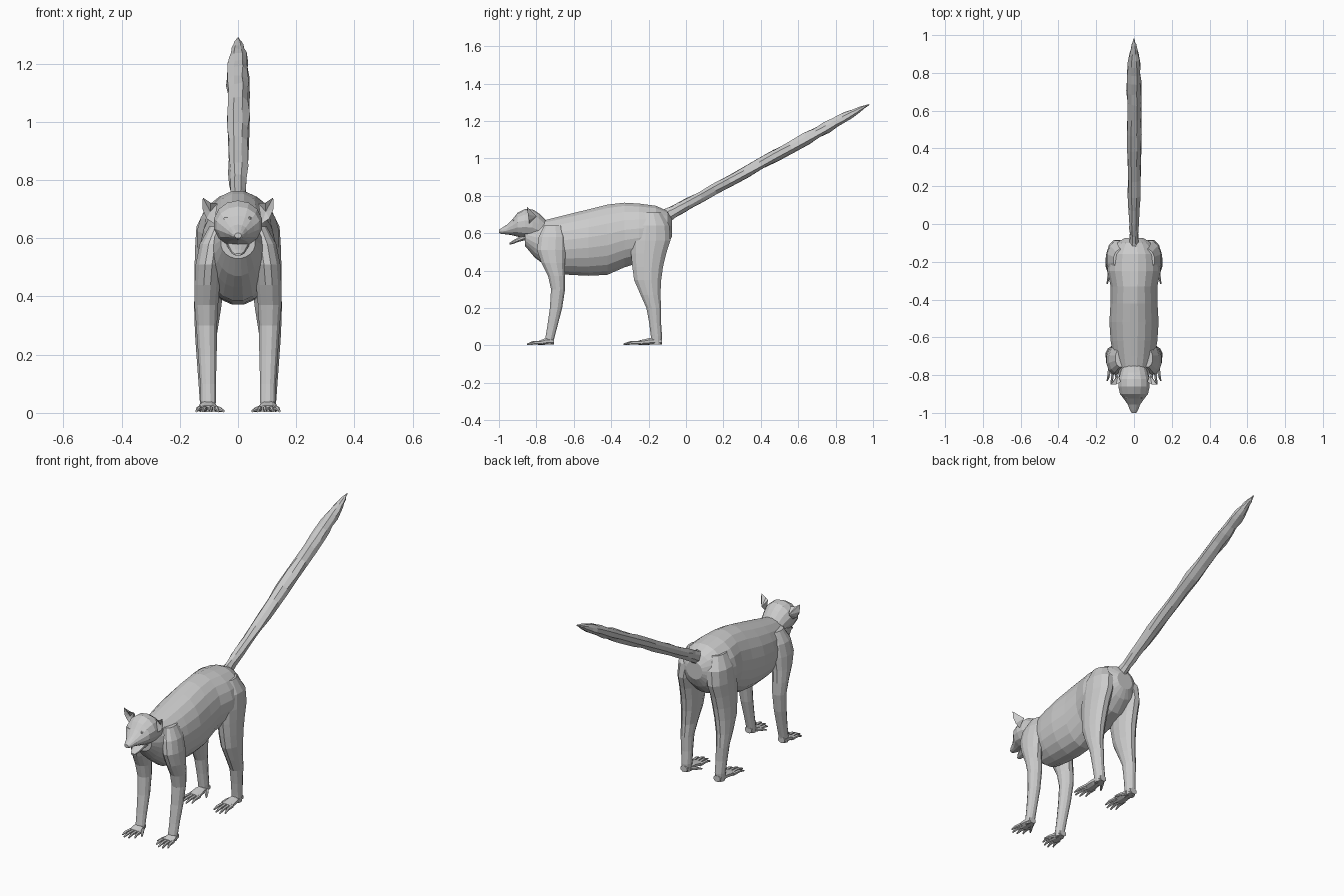
import bpy, bmesh, math, random

random.seed(4)


def finish(name, bm):
    bmesh.ops.recalc_face_normals(bm, faces=bm.faces[:])
    mesh = bpy.data.meshes.new(name)
    bm.to_mesh(mesh)
    bm.free()
    ob = bpy.data.objects.new(name, mesh)
    bpy.context.collection.objects.link(ob)
    return ob


def loft(name, rings, tilt, sides=12, side=1, jitter=0.0):
    """Skin rings (x, y, z, half width, half depth); tilt turns them about x."""
    bm = bmesh.new()
    c, s = math.cos(math.radians(tilt)), math.sin(math.radians(tilt))
    loops = []
    for x, y, z, rx, rd in rings:
        loop = []
        for i in range(sides):
            a = 2 * math.pi * (i + 0.5) / sides
            k = 1 + random.uniform(-jitter, jitter)
            u, v = rx * k * math.cos(a), rd * k * math.sin(a)
            loop.append(bm.verts.new((side * (x + u), y + v * c, max(0, z + v * s))))
        loops.append(loop)
    for a, b in zip(loops, loops[1:]):
        for i in range(sides):
            j = (i + 1) % sides
            bm.faces.new((a[i], a[j], b[j], b[i]))
    bm.faces.new(loops[0])
    bm.faces.new(loops[-1])
    return finish(name, bm)


def along_y(rows):
    return [(0, y, z, rx, rz) for y, z, rx, rz in rows]


# Torso
loft("torso", along_y([
    (-0.075, 0.63, 0.05, 0.05), (-0.10, 0.625, 0.095, 0.095),
    (-0.16, 0.61, 0.135, 0.138), (-0.25, 0.60, 0.143, 0.160),
    (-0.33, 0.59, 0.125, 0.175), (-0.42, 0.565, 0.126, 0.190),
    (-0.52, 0.55, 0.132, 0.180), (-0.62, 0.54, 0.125, 0.165),
    (-0.70, 0.535, 0.112, 0.150), (-0.76, 0.55, 0.095, 0.120),
    (-0.81, 0.565, 0.078, 0.095), (-0.86, 0.585, 0.06, 0.055)]), 90, 20)

# Head with muzzle
loft("head", along_y([
    (-0.74, 0.60, 0.06, 0.06), (-0.785, 0.63, 0.073, 0.075),
    (-0.82, 0.648, 0.083, 0.079), (-0.86, 0.65, 0.085, 0.080),
    (-0.90, 0.645, 0.076, 0.064), (-0.925, 0.633, 0.056, 0.045),
    (-0.955, 0.62, 0.034, 0.027), (-0.985, 0.612, 0.022, 0.016),
    (-1.0, 0.609, 0.012, 0.009)]), 90, 14)
loft("lower_jaw", along_y([
    (-0.84, 0.59, 0.045, 0.025), (-0.89, 0.568, 0.034, 0.014),
    (-0.925, 0.552, 0.024, 0.010), (-0.945, 0.543, 0.011, 0.005)]), 90, 8)

# Tail, ragged like fur
tail = [(0.0, .025, .04), (.06, .022, .033), (.12, .028, .03), (.25, .034, .03),
        (.4, .037, .031), (.55, .040, .033), (.7, .040, .033), (.8, .039, .031),
        (.88, .034, .027), (.94, .024, .019), (.98, .013, .010), (1, .003, .003)]
rows = []
for (t0, a0, b0), (t1, a1, b1) in zip(tail, tail[1:]):
    for f in (0, 0.5):
        t = t0 + (t1 - t0) * f
        rows.append((0, -0.12 + 1.09 * t, 0.685 + 0.60 * t,
                     a0 + (a1 - a0) * f, b0 + (b1 - b0) * f))
rows.append((0, 0.98, 1.288, 0.003, 0.003))
loft("tail", rows, 119, 8, jitter=0.13)

# Paired limbs, paws, ears and eyes
HIND = [(.065, -.19, .71, .045, .06), (.082, -.185, .64, .063, .10),
        (.092, -.19, .56, .058, .11), (.097, -.20, .49, .054, .097),
        (.10, -.205, .42, .052, .085), (.105, -.205, .35, .047, .075),
        (.11, -.19, .27, .039, .055), (.111, -.172, .20, .033, .041),
        (.108, -.165, .12, .030, .033), (.105, -.158, .05, .028, .031),
        (.105, -.158, .005, .024, .028)]
FORE = [(.07, -.71, .64, .03, .05), (.09, -.715, .58, .043, .075),
        (.101, -.72, .51, .046, .080), (.106, -.71, .44, .045, .065),
        (.109, -.692, .37, .042, .047), (.108, -.684, .30, .037, .039),
        (.105, -.695, .20, .033, .034), (.103, -.715, .10, .028, .028),
        (.102, -.728, .04, .027, .025), (.102, -.732, .005, .024, .022)]


def paw(name, heel, knuckle, tip, side):
    loft(name, [(.104, heel, .022, .022, .018), (.104, (heel + knuckle) / 2, .022, .03, .02),
                (.103, knuckle, .014, .036, .012)], 90, 8, side)
    # fanned digits
    for i, (x0, x1, short) in enumerate([(.076, .068, .022), (.094, .094, .003),
                                         (.112, .120, 0), (.129, .142, .018)]):
        end = tip + short
        loft(f"{name}_digit_{i}", [
            (x0, knuckle + .02, .014, .010, .011),
            ((x0 + x1) / 2, (knuckle + end) / 2, .015, .008, .009),
            (x1, end, .006, .004, .004)], 90, 6, side)
    # inner thumb
    loft(f"{name}_thumb", [
        (.088, heel - .03, .018, .016, .012), (.066, heel - .06, .013, .011, .009),
        (.050, heel - .085, .006, .005, .004)], 90, 6, side)


def ear(name, side):
    bm = bmesh.new()
    rim = [(.070, -.835, .72), (.094, -.85, .722), (.121, -.85, .740),
           (.122, -.845, .70), (.108, -.84, .668), (.082, -.84, .65)]
    vs = [bm.verts.new((side * x, y, z)) for x, y, z in rim]
    front = bm.verts.new((side * .095, -.832, .692))
    back = bm.verts.new((side * .085, -.800, .690))
    for i in range(6):
        a, b = vs[i], vs[(i + 1) % 6]
        bm.faces.new((a, b, front))
        bm.faces.new((b, a, back))
    finish(name, bm)


for side, tag in ((-1, "right"), (1, "left")):
    loft(f"hind_leg_{tag}", HIND, 0, 12, side)
    loft(f"front_leg_{tag}", FORE, 0, 12, side)
    paw(f"hind_foot_{tag}", -.128, -.255, -.335, side)
    paw(f"front_hand_{tag}", -.706, -.785, -.85, side)
    ear(f"ear_{tag}", side)
    bm = bmesh.new()
    bmesh.ops.create_icosphere(bm, subdivisions=1, radius=.017)
    bmesh.ops.translate(bm, verts=bm.verts[:], vec=(side * .038, -.910, .663))
    finish(f"eye_{tag}", bm)
